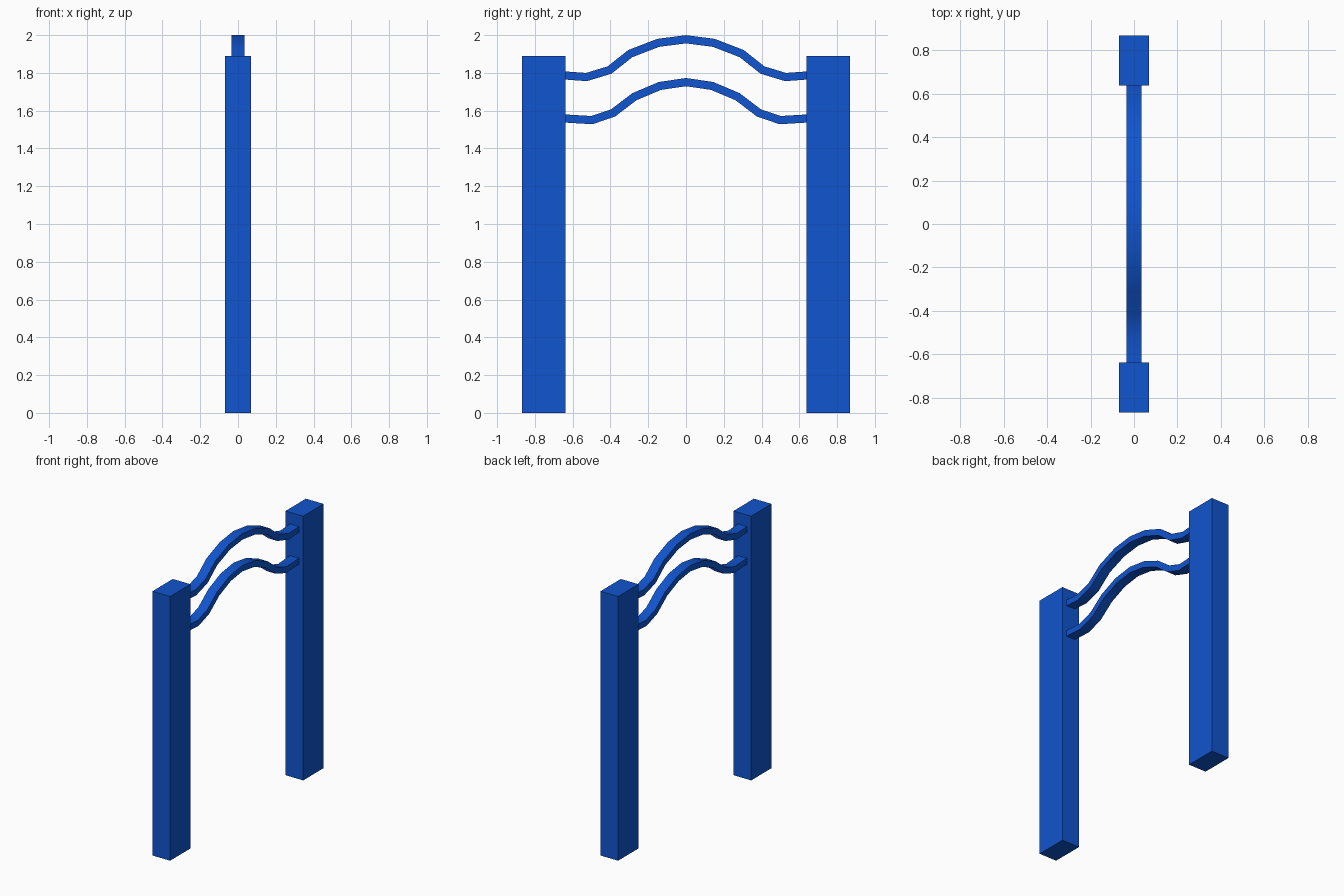
import bpy, bmesh, math
from mathutils import Vector

if "Cube" in bpy.data.objects:
    bpy.data.objects.remove(bpy.data.objects["Cube"])

blue = bpy.data.materials.new("blue_paint")
blue.diffuse_color = (0.005, 0.09, 0.62, 1)
blue.use_nodes = True
blue.node_tree.nodes["Principled BSDF"].inputs["Base Color"].default_value = blue.diffuse_color


def finish(bm, name, smooth=False):
    bmesh.ops.recalc_face_normals(bm, faces=bm.faces)
    mesh = bpy.data.meshes.new(name)
    bm.to_mesh(mesh)
    bm.free()
    mesh.materials.append(blue)
    ob = bpy.data.objects.new(name, mesh)
    bpy.context.collection.objects.link(ob)
    if smooth:
        bpy.ops.object.select_all(action='DESELECT')
        ob.select_set(True)
        bpy.context.view_layer.objects.active = ob
        bpy.ops.object.shade_smooth_by_angle(angle=math.radians(35))


def post(name, y):
    bm = bmesh.new()
    bmesh.ops.create_cube(bm, size=1)
    for v in bm.verts:
        v.co = (v.co.x * 0.14, v.co.y * 0.23 + y, (v.co.z + 0.5) * 1.89)
    finish(bm, name)


def rail(name, half, width=0.07, thick=0.043):
    # mirror the half path, then sweep a rectangle with mitred joints
    path = [Vector((0, y, z)) for y, z in half]
    path += [Vector((0, -y, z)) for y, z in half[-2::-1]]
    bm = bmesh.new()
    rings = []
    for i, p in enumerate(path):
        a = (p - path[i - 1]).normalized() if i else Vector((0, 1, 0))
        b = (path[i + 1] - p).normalized() if i < len(path) - 1 else Vector((0, 1, 0))
        t = (a + b).normalized() if 0 < i < len(path) - 1 else Vector((0, 1, 0))
        n = Vector((0, -t.z, t.y)) * (thick / 2 / t.dot(b))
        side = Vector((width / 2, 0, 0))
        rings.append([bm.verts.new(p + s * side + u * n)
                      for s, u in ((-1, -1), (1, -1), (1, 1), (-1, 1))])
    for r, q in zip(rings, rings[1:]):
        for k in range(4):
            bm.faces.new((r[k], r[(k + 1) % 4], q[(k + 1) % 4], q[k]))
    bm.faces.new(rings[0])
    bm.faces.new(rings[-1])
    finish(bm, name, smooth=True)


# upright posts
post("left_post", -0.752)
post("right_post", 0.752)

# two arched rails, path given from the post to the middle
rail("upper_rail", [(-0.65, 1.787), (-0.527, 1.778), (-0.405, 1.815),
                    (-0.295, 1.902), (-0.147, 1.959), (0, 1.978)])
rail("lower_rail", [(-0.65, 1.559), (-0.498, 1.55), (-0.386, 1.588),
                    (-0.273, 1.674), (-0.138, 1.731), (0, 1.751)])
